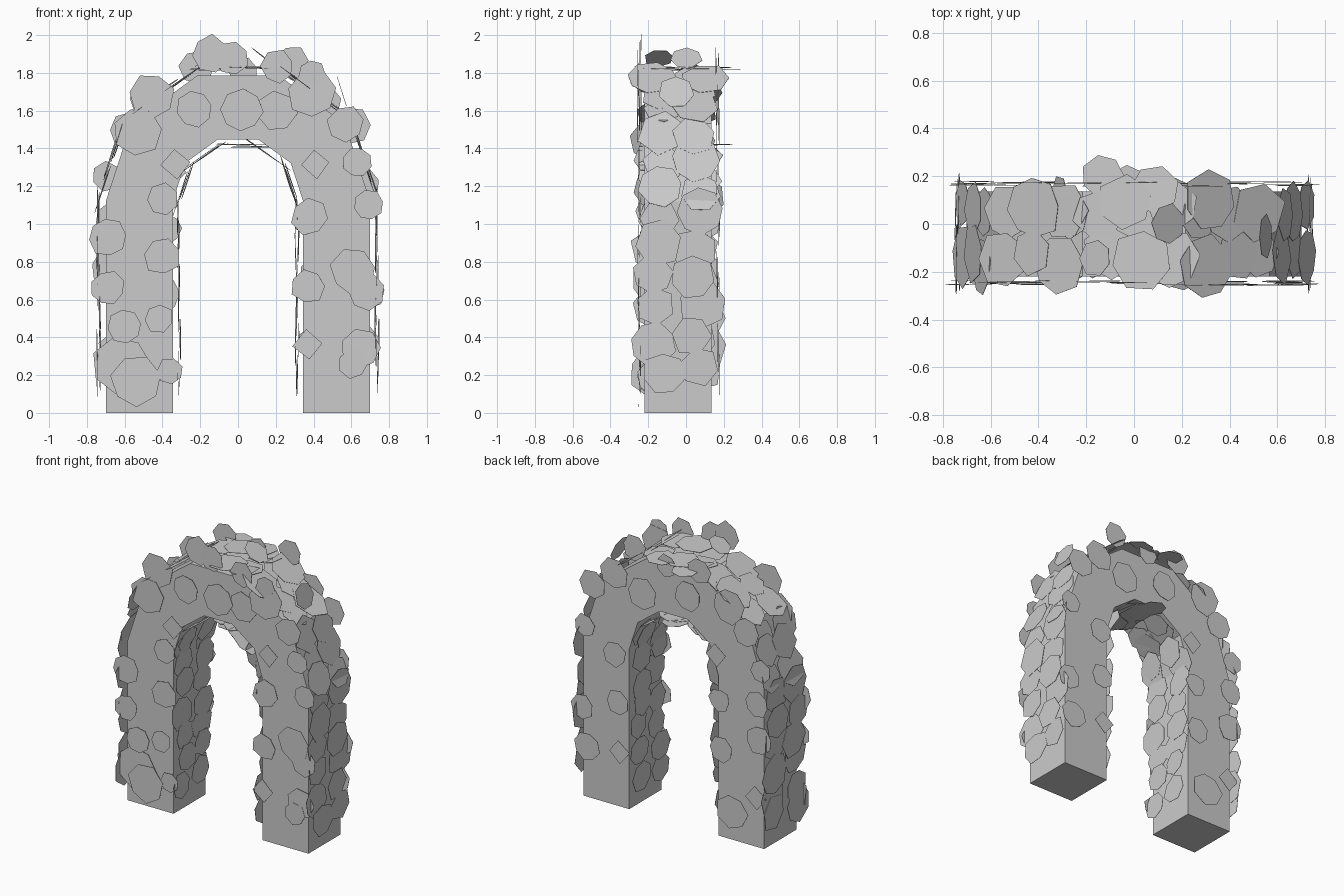
import bpy, bmesh, math, random
from mathutils import Vector

if "Cube" in bpy.data.objects:
    bpy.data.objects.remove(bpy.data.objects["Cube"])

random.seed(11)
R_OUT, R_IN, SPRING, SEG = 0.70, 0.345, 1.12, 5
Y0, Y1 = -0.22, 0.135
YC = (Y0 + Y1) / 2

mat = bpy.data.materials.new("pale grey")
mat.diffuse_color = (0.6, 0.6, 0.6, 1)
mat.use_nodes = True
mat.node_tree.nodes["Principled BSDF"].inputs["Base Color"].default_value = mat.diffuse_color


def finish(bm, name):
    bmesh.ops.recalc_face_normals(bm, faces=bm.faces)
    me = bpy.data.meshes.new(name)
    bm.to_mesh(me)
    bm.free()
    me.materials.append(mat)
    ob = bpy.data.objects.new(name, me)
    bpy.context.collection.objects.link(ob)


def leaf(bm, c, normal, r, n=7, tilt=0.03):
    """Thin irregular polygon plate facing along normal."""
    nrm = Vector(normal) + Vector([random.uniform(-tilt, tilt) for _ in range(3)])
    nrm.normalize()
    side = Vector((0, 1, 0)) if abs(nrm.y) < 0.7 else Vector((1, 0, 0))
    u = side.cross(nrm).normalized()
    v = nrm.cross(u)
    a0 = random.uniform(0, math.tau) if n > 4 else 0.1
    ring = []
    for i in range(n):
        a = a0 + math.tau * i / n
        k = r * random.uniform(0.9, 1.08)
        ring.append(Vector(c) + k * (u * math.cos(a) + v * math.sin(a)))
    lo = [bm.verts.new(p - nrm * 0.001) for p in ring]
    hi = [bm.verts.new(p + nrm * 0.001) for p in ring]
    bm.faces.new(hi)
    bm.faces.new(lo[::-1])
    for i in range(n):
        j = (i + 1) % n
        bm.faces.new((lo[i], lo[j], hi[j], hi[i]))


# arch core: two straight legs joined by a five-sided half ring
def rim(r):
    arc = [(r * math.cos(math.pi * i / SEG), SPRING + r * math.sin(math.pi * i / SEG))
           for i in range(SEG + 1)]
    return [(r, 0)] + arc + [(-r, 0)]


outer, inner = rim(R_OUT), rim(R_IN)
bm = bmesh.new()
rows = [[bm.verts.new((x, y, z)) for x, z in rim_pts]
        for rim_pts, y in ((outer, Y0), (outer, Y1), (inner, Y1), (inner, Y0))]
for k in range(4):
    a, b = rows[k], rows[(k + 1) % 4]
    for i in range(len(a) - 1):
        bm.faces.new((a[i], a[i + 1], b[i + 1], b[i]))
for i in (0, -1):
    bm.faces.new([row[i] for row in rows])
finish(bm, "arch_core")


# leaves covering the outer and inner faces
def clad(name, pts, sign, offset, r0, r1, step, margin):
    bm = bmesh.new()
    for i in range(len(pts) - 1):
        p, q = Vector((pts[i][0], 0, pts[i][1])), Vector((pts[i + 1][0], 0, pts[i + 1][1]))
        d = (q - p).normalized()
        nrm = Vector((d.z, 0, -d.x)) * sign
        length = (q - p).length
        start = 0.21 if i == 0 else margin
        end = length - (0.21 if i == len(pts) - 2 else margin)
        count = max(1, round((end - start) / step)) + 1
        for k in range(count):
            t = start + (end - start) * k / (count - 1)
            for s in (-1, 1):
                w = t + random.uniform(-0.04, 0.04)
                c = p + d * w + nrm * (offset + random.uniform(-0.012, 0.008))
                c.y = YC + s * 0.105 + random.uniform(-0.035, 0.035)
                leaf(bm, c, nrm, random.uniform(r0, r1), random.choice((6, 7, 7, 8)))
    finish(bm, name)


clad("outer_leaves", outer, 1, 0.04, 0.1, 0.135, 0.18, 0.08)
clad("inner_leaves", inner, -1, 0.034, 0.09, 0.12, 0.18, 0.07)

# leaves scattered over the front and back: x, z, radius
front = [(-.15, 1.9, .1), (-.03, 1.88, .09), (.21, 1.83, .09), (.39, 1.69, .13),
         (-.46, 1.68, .12), (-.53, 1.49, .13), (-.23, 1.61, .1), (.02, 1.6, .11),
         (.2, 1.6, .11), (.39, 1.8, .07), (.57, 1.53, .1), (.63, 1.33, .08),
         (-.4, 1.13, .09), (-.69, .93, .1), (-.4, .83, .1), (-.69, .66, .09),
         (-.42, .5, .08), (-.6, .46, .09), (-.62, .25, .15), (-.54, .17, .13),
         (.38, 1.04, .1), (.69, 1.1, .08), (.61, .75, .12), (.68, .64, .1),
         (.37, .67, .09), (.65, .34, .11), (.61, .26, .08), (-.36, .22, .07)]
back = [(.69, .64, .09), (.67, 1.21, .08), (.6, 1.52, .1), (.43, 1.08, .09),
        (.41, .74, .09), (.65, .37, .1), (.22, 1.55, .11), (.44, 1.64, .11),
        (.29, 1.85, .09), (-.12, 1.62, .1), (-.45, 1.64, .12), (-.58, 1.49, .1),
        (-.38, .97, .08), (-.4, .63, .09), (-.69, 1.25, .08), (-.67, 1.02, .09),
        (-.68, .76, .1), (-.48, .22, .12), (-.22, 1.83, .09), (.03, 1.8, .08)]
diamonds_front = [(.41, 1.32, .08), (-.33, 1.32, .08), (.37, .36, .08)]
diamonds_back = [(-.66, .36, .08), (-.35, 1.28, .08), (.4, .4, .08)]
for name, y, ny, spots, diamonds in (("front_leaves", -0.25, -1, front, diamonds_front),
                                     ("back_leaves", 0.17, 1, back, diamonds_back)):
    bm = bmesh.new()
    for x, z, r in spots:
        leaf(bm, (x, y + random.uniform(-0.008, 0.012) * -ny, z), (0, ny, 0), r,
             random.choice((7, 7, 8)), 0.015)
    for x, z, r in diamonds:
        leaf(bm, (x, y, z), (0, ny, 0), r, 4, 0.015)
    finish(bm, name)

# loose leaves lying over the back edge and standing proud of the crown joints
bm = bmesh.new()
for x, y, z, r in ((-.13, .2, 1.82, .09), (.09, .14, 1.83, .1), (-.03, .16, 1.42, .09)):
    leaf(bm, (x, y, z), (0, 0, 1), r)
for x, y, z, nx, r in ((.14, 0, 1.88, .59, .09), (-.16, -.14, 1.88, -.59, .08),
                       (.55, -.05, 1.7, .95, .09), (.27, .03, 1.78, .59, .1),
                       (-.27, .03, 1.78, -.59, .1)):
    leaf(bm, (x, y, z), (nx, 0, math.sqrt(1 - nx * nx)), r)
finish(bm, "crown_leaves")
